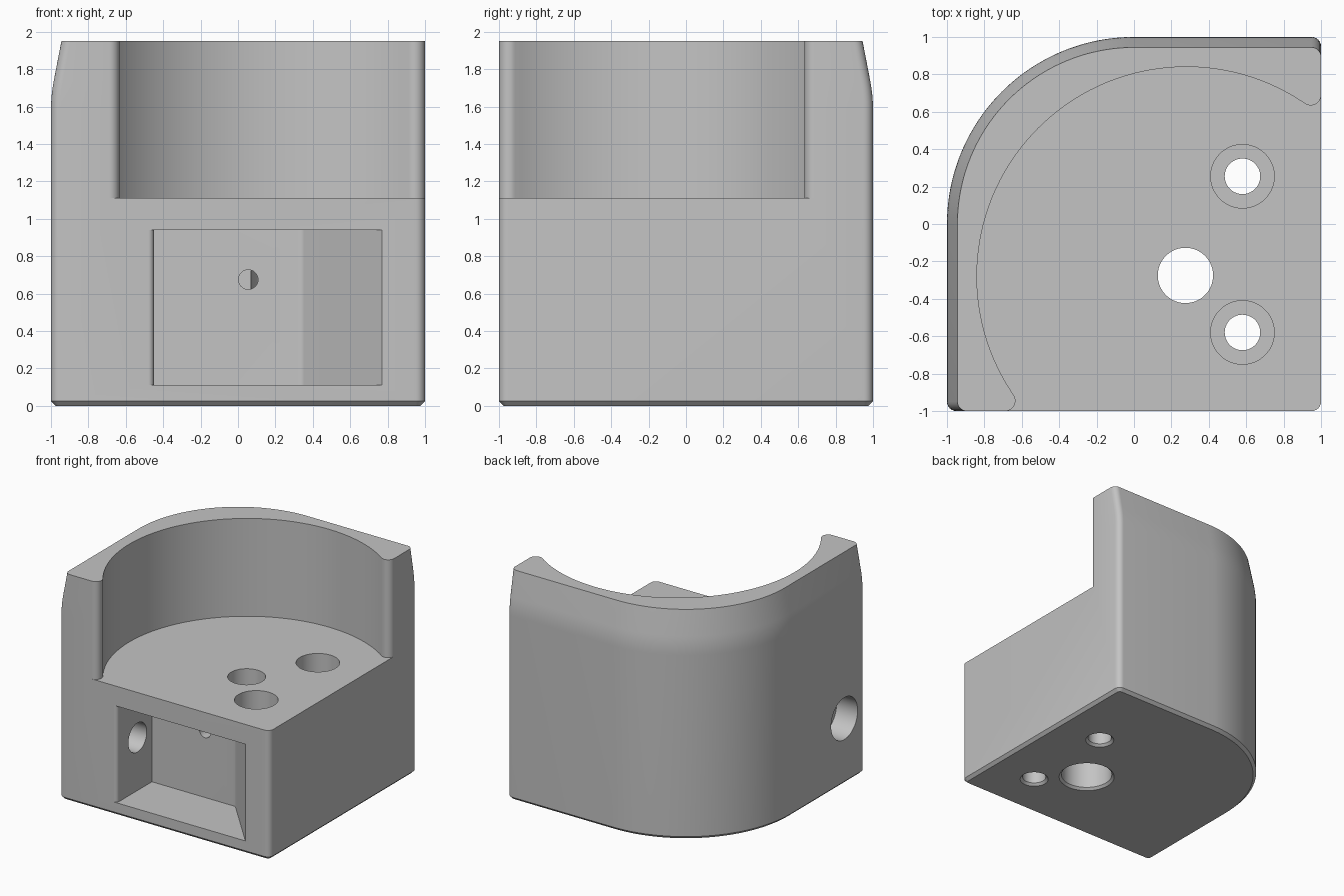
import bpy, bmesh
from math import cos, sin, radians, atan2, degrees, sqrt
from mathutils import Matrix

cube = bpy.data.objects.get("Cube")
if cube:
    bpy.data.objects.remove(cube, do_unlink=True)

grey = bpy.data.materials.new("plain_grey")
grey.use_nodes = True
grey.diffuse_color = (0.55, 0.55, 0.55, 1)
grey.node_tree.nodes["Principled BSDF"].inputs["Base Color"].default_value = grey.diffuse_color


def arc(cx, cy, r, start, end, steps):
    """Points on an arc, angles in degrees."""
    angles = [radians(start + (end - start) * i / steps) for i in range(steps + 1)]
    return [(cx + r * cos(a), cy + r * sin(a)) for a in angles]


def loft(name, rings, matrix=Matrix()):
    """Closed solid through rings, each ring being (outline points, height)."""
    bm = bmesh.new()
    loops = [[bm.verts.new((x, y, z)) for x, y in pts] for pts, z in rings]
    for low, high in zip(loops, loops[1:]):
        for i in range(len(low)):
            j = (i + 1) % len(low)
            bm.faces.new((low[i], low[j], high[j], high[i]))
    bm.faces.new(loops[0][::-1])
    bm.faces.new(loops[-1])
    bmesh.ops.recalc_face_normals(bm, faces=bm.faces)
    bm.transform(matrix)
    mesh = bpy.data.meshes.new(name)
    bm.to_mesh(mesh)
    bm.free()
    mesh.materials.append(grey)
    obj = bpy.data.objects.new(name, mesh)
    bpy.context.collection.objects.link(obj)
    return obj


def bore(name, profile, matrix):
    """Stepped round cutter from (radius, height) pairs."""
    return loft(name, [(arc(0, 0, r, 0, 354.375, 63), h) for r, h in profile], matrix)


def outline(taper, chamfer):
    """Plan of the block; the taper pulls in only the left and back sides."""
    r = 0.05 - chamfer
    return (arc(0.95, -0.95, r, -90, 0, 6)
            + arc(0.95, 0.95 - taper, r, 0, 90, 6)
            + arc(0, 0, 1 - taper - chamfer, 90, 180, 48)
            + arc(-0.95 + taper, -0.95, r, 180, 270, 6))


# Main block: chamfered foot, straight walls, blended taper at the top
TOP, BLEND, SLOPE = 1.95, 0.08, 0.193
rings = [(outline(0, 0.025), 0), (outline(0, 0), 0.025)]
for i in range(7):
    h = BLEND * i / 3
    rings.append((outline(SLOPE * h * h / (4 * BLEND), 0), 1.58 + h))
rings.append((outline(SLOPE * (TOP - 1.66), 0), TOP))
body = loft("holder_block", rings)

# Round upper recess, open to the front and right, with rounded wall ends
C, R, F = 0.28, 1.12, 0.055
FLOOR = 1.11
dy = 1 - F - C
dx = sqrt((R + F) ** 2 - dy ** 2)
lean = degrees(atan2(dy, dx))
lip = arc(C - dx, F - 1, F, -90, lean, 12)
far_lip = [(-y, -x) for x, y in reversed(lip)]
wall = arc(C, -C, R, 180 + lean, 90 - lean, 72)[1:-1]
recess = [(C - dx, -1.2)] + lip + wall + far_lip + [(1.2, dx - C), (1.2, -1.2)]
cutters = [loft("recess_cutter", [(recess, FLOOR), (recess, 2.2)])]

# Front pocket with a rounded left lip and a slanted right wall
BACK = -0.525
pocket = [(-0.48, -1.2)] + arc(-0.48, -0.97, 0.03, -90, 0, 8)
pocket += [(-0.45, BACK)] + arc(0.32, BACK - 0.05, 0.05, 90, 42, 6)
pocket += [(0.77, -1), (0.77, -1.2)]
cutters.append(loft("pocket_cutter", [(pocket, 0.11), (pocket, 0.94)]))

# Counterbored screw holes and the centre bore, widened from below
for y in (0.255, -0.58):
    cutters.append(bore("screw_hole_cutter",
                        [(0.135, -0.02), (0.095, 0.02), (0.095, FLOOR - 0.16),
                         (0.17, FLOOR - 0.16), (0.17, 1.4)],
                        Matrix.Translation((0.58, y, 0))))
cutters.append(bore("centre_bore_cutter",
                    [(0.245, -0.02), (0.206, 0.02), (0.206, 0.92), (0.148, 0.92), (0.148, 1.4)],
                    Matrix.Translation((0.275, -0.275, 0))))

# Stepped side hole from the left wall into the pocket
cutters.append(bore("side_hole_cutter",
                    [(0.18, -0.2), (0.18, 0.2), (0.125, 0.2), (0.125, 0.7)],
                    Matrix.Translation((-1, -0.72, 0.565)) @ Matrix.Rotation(radians(90), 4, "Y")))

# Small hole in the back wall of the pocket
cutters.append(bore("small_hole_cutter", [(0.052, 0), (0.052, 0.35)],
                    Matrix.Translation((0.055, -0.63, 0.675)) @ Matrix.Rotation(radians(-90), 4, "X")))

# Cut everything, then keep only the finished block
for cutter in cutters:
    cutter.hide_render = True
    mod = body.modifiers.new(cutter.name, "BOOLEAN")
    mod.operation = "DIFFERENCE"
    mod.solver = "EXACT"
    mod.object = cutter
bpy.context.view_layer.update()
graph = bpy.context.evaluated_depsgraph_get()
finished = bpy.data.meshes.new_from_object(body.evaluated_get(graph))
body.modifiers.clear()
body.data = finished
for cutter in cutters:
    bpy.data.objects.remove(cutter, do_unlink=True)

bpy.ops.object.select_all(action="DESELECT")
body.select_set(True)
bpy.context.view_layer.objects.active = body
bpy.ops.object.shade_smooth_by_angle(angle=radians(25))
